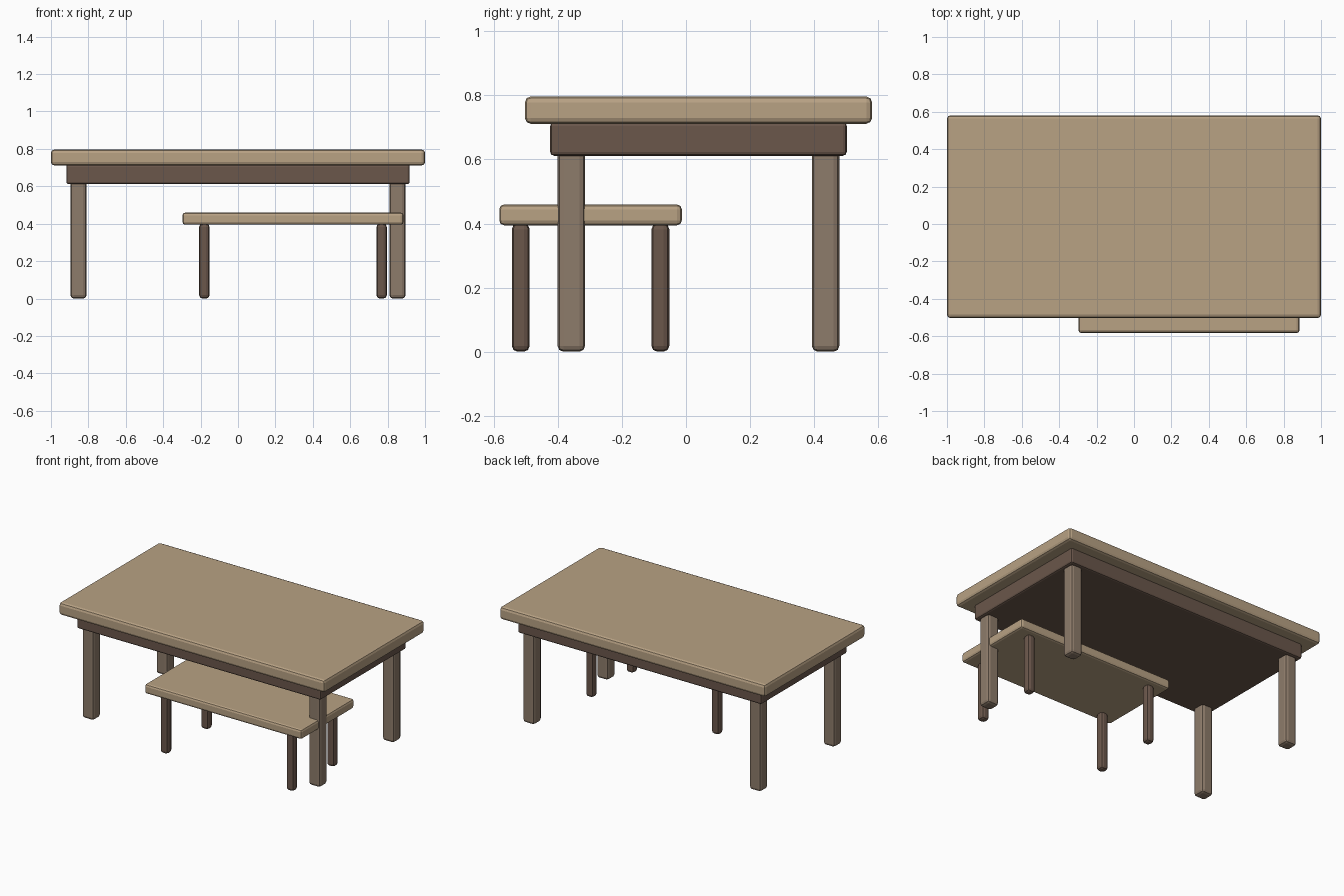
import bpy

if "Cube" in bpy.data.objects:
    bpy.data.objects.remove(bpy.data.objects["Cube"])


def slab(name, center, size, mat, bevel):
    """Box with softened edges."""
    bpy.ops.mesh.primitive_cube_add(size=1, location=center)
    ob = bpy.context.object
    ob.name = name
    ob.scale = size
    bpy.ops.object.transform_apply(location=False, rotation=False, scale=True)
    mod = ob.modifiers.new("soft_edges", "BEVEL")
    mod.width = bevel
    mod.segments = 2
    ob.data.materials.append(mat)
    return ob


def material(name, color):
    mat = bpy.data.materials.new(name)
    mat.diffuse_color = (*color, 1)
    mat.use_nodes = True
    mat.node_tree.nodes["Principled BSDF"].inputs["Base Color"].default_value = mat.diffuse_color
    return mat


def legs(prefix, cx, cy, dx, dy, width, height, mat, bevel):
    for sx, side in ((-1, "left"), (1, "right")):
        for sy, end in ((-1, "front"), (1, "back")):
            slab(f"{prefix}_leg_{end}_{side}",
                 (cx + sx * dx, cy + sy * dy, height / 2),
                 (width, width, height), mat, bevel)


light = material("light_wood", (0.48, 0.36, 0.23))
medium = material("medium_wood", (0.27, 0.20, 0.145))
dark = material("dark_wood", (0.145, 0.095, 0.07))

# Table: top, solid apron and four thick legs
TY = 0.039
slab("table_top", (0, TY, 0.754), (2.0, 1.084, 0.085), light, 0.018)
slab("table_apron", (0, TY, 0.664), (1.836, 0.926, 0.105), dark, 0.012)
legs("table", 0, TY, 0.853, 0.397, 0.086, 0.63, medium, 0.018)

# Bench: seat and four slim legs, tucked partly under the table
BX, BY = 0.294, -0.298
slab("bench_seat", (BX, BY, 0.427), (1.182, 0.57, 0.065), light, 0.015)
legs("bench", BX, BY, 0.474, 0.218, 0.056, 0.4, dark, 0.018)
